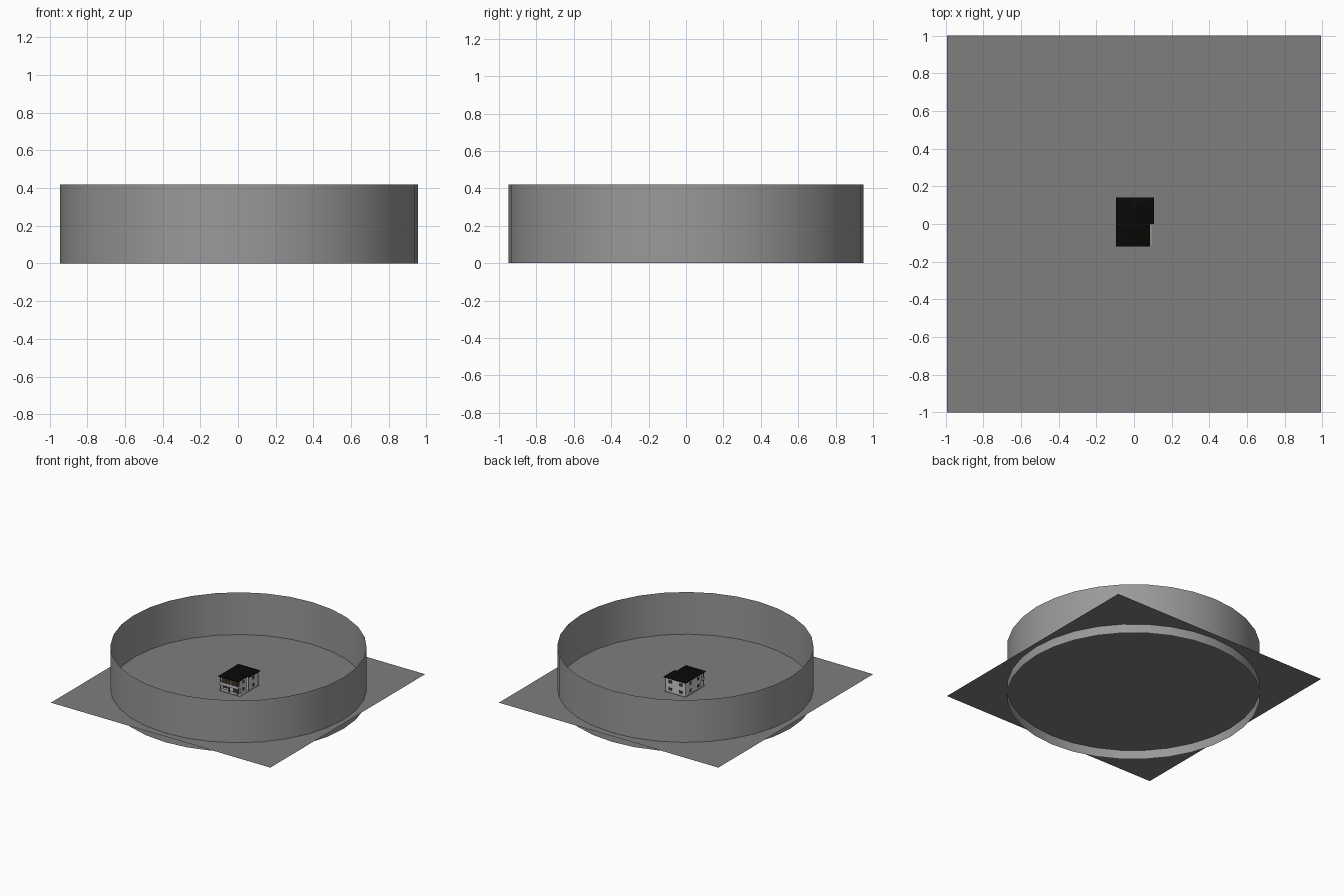
import bpy, bmesh
from math import pi, radians

if "Cube" in bpy.data.objects:
    bpy.data.objects.remove(bpy.data.objects["Cube"])

G = 0.075  # ground level inside the ring


def mat(name, rgb):
    m = bpy.data.materials.new(name)
    m.diffuse_color = (*rgb, 1)
    m.use_nodes = True
    m.node_tree.nodes["Principled BSDF"].inputs["Base Color"].default_value = m.diffuse_color
    return m


GROUND = mat("ground_grey", (0.21, 0.21, 0.21))
RING = mat("ring_grey", (0.32, 0.32, 0.32))
WHITE = mat("plaster", (0.60, 0.60, 0.58))
DARK = mat("roof_tile", (0.003, 0.0025, 0.002))
WOOD = mat("timber", (0.20, 0.09, 0.03))
GLASS = mat("dark_glass", (0.03, 0.035, 0.04))
TRIM = mat("trim", (0.30, 0.29, 0.27))


def mesh_object(name, verts, faces, m):
    me = bpy.data.meshes.new(name)
    me.from_pydata(verts, [], faces)
    bm = bmesh.new()
    bm.from_mesh(me)
    bmesh.ops.recalc_face_normals(bm, faces=bm.faces)
    bm.to_mesh(me)
    bm.free()
    ob = bpy.data.objects.new(name, me)
    bpy.context.collection.objects.link(ob)
    me.materials.append(m)
    return ob


def box(name, x, y, z, m):
    """Box from (min, max) pairs; z measured from the ground."""
    v = [(a, b, G + c) for a in x for b in y for c in z]
    f = [(0, 1, 3, 2), (4, 5, 7, 6), (0, 1, 5, 4),
         (2, 3, 7, 6), (0, 2, 6, 4), (1, 3, 7, 5)]
    return mesh_object(name, v, f, m)


def roof(name, x, y, ridge_y, eave, top):
    """Low hipped roof with a thin fascia."""
    xm = (x[0] + x[1]) / 2
    ring = [(x[0], y[0]), (x[1], y[0]), (x[1], y[1]), (x[0], y[1])]
    v = [(a, b, G + eave) for a, b in ring]
    v += [(a, b, G + eave + 0.005) for a, b in ring]
    v += [(xm, r, G + top) for r in ridge_y]
    f = [(0, 1, 2, 3)]
    f += [(i, (i + 1) % 4, 4 + (i + 1) % 4, 4 + i) for i in range(4)]
    f += [(4, 5, 8), (5, 6, 9, 8), (6, 7, 9), (7, 4, 8, 9)]
    return mesh_object(name, v, f, DARK)


def window(name, axis, at, span, z):
    """Framed window on a wall facing x or y; 'at' is the wall plane."""
    for part, grow, t, m in (("frame", 0.0015, 0.0012, TRIM), ("glass", 0, 0.002, GLASS)):
        s = (span[0] - grow, span[1] + grow)
        h = (z[0] - grow, z[1] + grow)
        d = (at - t, at + t)
        box(name + "_" + part, *((d, s) if axis == "x" else (s, d)), h, m)


# Ground sheet
mesh_object("ground", [(-.993, -1, G), (.993, -1, G), (.993, 1, G), (-.993, 1, G)],
            [(0, 1, 2, 3)], GROUND)

# Open ring wall, smooth shaded
bpy.ops.mesh.primitive_cylinder_add(vertices=32, radius=0.95, depth=0.42,
                                    end_fill_type='NOTHING', location=(0.005, 0, 0.21),
                                    rotation=(0, 0, pi / 2))
ring = bpy.context.object
ring.name = "ring_wall"
ring.data.materials.append(RING)
bpy.ops.object.shade_smooth_by_angle(angle=radians(30))

# House walls
box("back_walls", (-.085, .093), (0, .13), (.001, .120), WHITE)
box("front_upper_walls", (-.085, .075), (-.085, .001), (.060, .120), WHITE)
box("front_lower_walls", (-.085, .075), (-.075, .001), (.001, .060), WHITE)
box("plinth", (-.088, .096), (-.113, .133), (.001, .004), TRIM)

# Roofs
roof("back_roof", (-.095, .105), (0, .14), (.05, .09), .117, .138)
roof("front_roof", (-.095, .085), (-.12, .06), (-.04, .06), .117, .136)

# Balcony and porch
box("balcony_floor", (-.088, .078), (-.113, -.08), (.053, .059), WHITE)
box("balcony_rail", (-.088, .078), (-.113, -.110), (.059, .076), WHITE)
for side, x in (("left", -.088), ("right", .075)):
    box(side + "_balcony_side", (x, x + .003), (-.113, -.08), (.059, .076), WHITE)
for i, x in enumerate((-.086, -.008, .070)):
    box(f"porch_post_{i}", (x, x + .006), (-.112, -.106), (.004, .053), WHITE)
    box(f"balcony_post_{i}", (x + .001, x + .005), (-.111, -.107), (.059, .118), WOOD)
box("timber_panel", (-.083, .073), (-.087, -.084), (.059, .117), WOOD)

# Front openings
box("garage_door", (.008, .066), (-.077, -.074), (.004, .045), GLASS)
window("front_door", "y", -.075, (-.035, -.018), (.004, .044))
window("front_lower", "y", -.075, (-.076, -.046), (.016, .044))
window("front_upper_left", "y", -.0868, (-.072, -.042), (.066, .102))
window("front_upper_right", "y", -.0868, (.005, .055), (.066, .102))

# Side and back windows on both floors
for floor, z in (("lower", (.020, .042)), ("upper", (.078, .102))):
    for i, y in enumerate((-.05, .055)):
        window(f"left_{floor}_{i}", "x", -.085, (y, y + .022), z)
        window(f"right_{floor}_{i}", "x", .075 if y < 0 else .093, (y, y + .022), z)
    for i, x in enumerate((-.062, .034)):
        window(f"back_{floor}_{i}", "y", .13, (x, x + .034), z)

# Corner boards
for i, (x, y) in enumerate(((.093, .13), (.093, .001))):
    box(f"corner_board_{i}", (x - .003, x + .002), (y - .003, y + .002), (.004, .118), WOOD)
